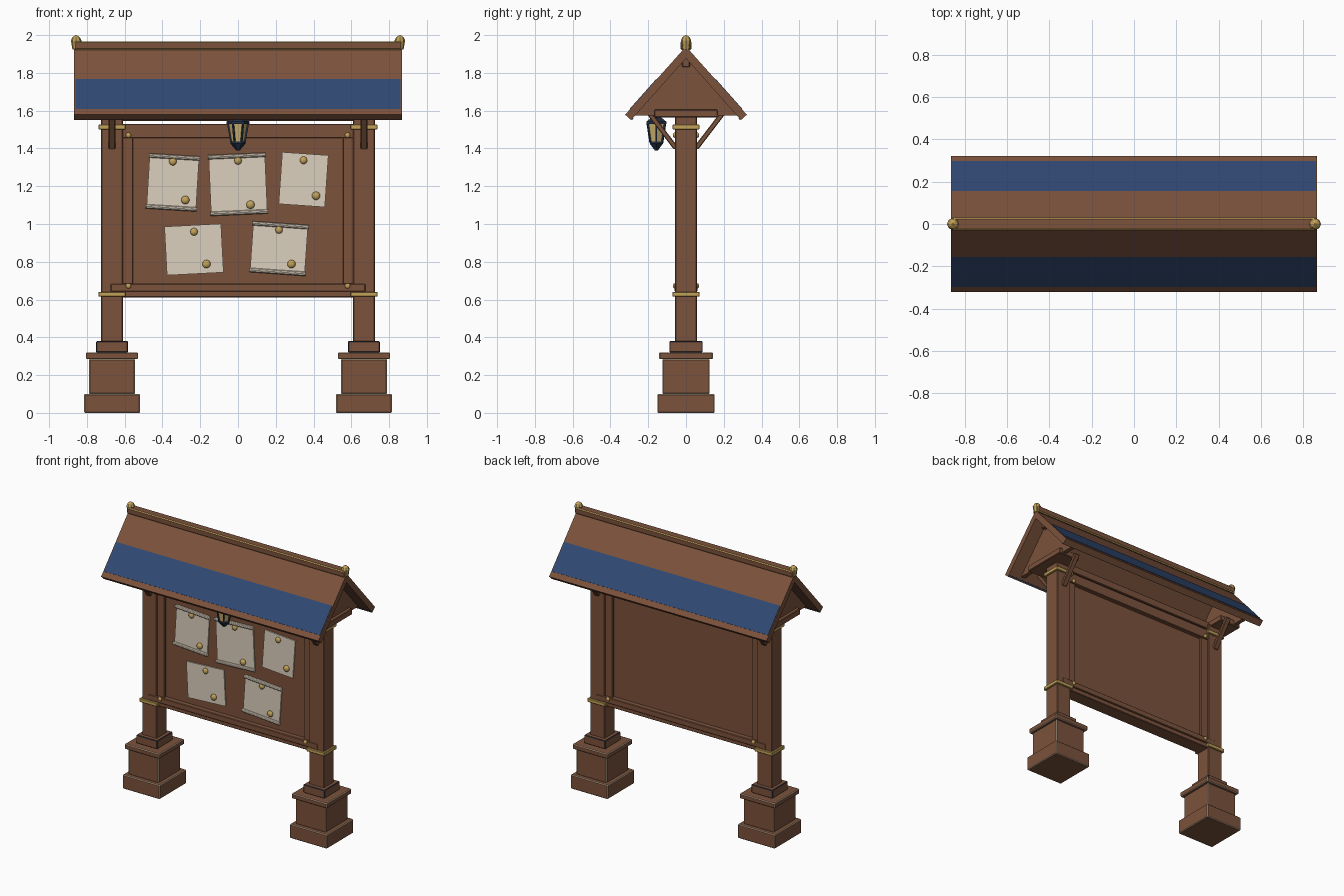
import bpy, bmesh, math
from mathutils import Matrix, Vector

cube = bpy.data.objects.get("Cube")
if cube:
    bpy.data.objects.remove(cube, do_unlink=True)


def material(name, r, g, b):
    m = bpy.data.materials.new(name)
    m.use_nodes = True
    m.diffuse_color = (r, g, b, 1)
    m.node_tree.nodes["Principled BSDF"].inputs["Base Color"].default_value = (r, g, b, 1)
    return m


WOOD = material("brown wood", 0.2, 0.085, 0.045)
BLUE = material("blue roof band", 0.03, 0.065, 0.17)
GOLD = material("brass", 0.54, 0.36, 0.10)
NAVY = material("dark navy iron", 0.02, 0.032, 0.065)
PAPER = material("parchment", 0.72, 0.63, 0.51)
GLASS = material("amber glass", 0.62, 0.45, 0.16)
CREAM = material("cream edging", 0.68, 0.56, 0.40)


def finish(name, bm, mats, smooth=False):
    bmesh.ops.recalc_face_normals(bm, faces=bm.faces)
    me = bpy.data.meshes.new(name)
    bm.to_mesh(me)
    bm.free()
    for m in mats:
        me.materials.append(m)
    if smooth:
        me.polygons.foreach_set("use_smooth", [True] * len(me.polygons))
    ob = bpy.data.objects.new(name, me)
    bpy.context.collection.objects.link(ob)
    return ob


def box(name, center, size, mat=WOOD, edge=None, bevel=0.004, rot=None):
    """Box with a small bevel; the bevel may have its own colour."""
    bm = bmesh.new()
    bmesh.ops.create_cube(bm, size=1, matrix=Matrix.Diagonal((*size, 1)))
    if bevel:
        bmesh.ops.bevel(bm, geom=bm.edges[:], offset=bevel, segments=1,
                        affect='EDGES', material=1 if edge else 0)
    m = Matrix.Translation(center)
    bm.transform(m @ rot if rot else m)
    return finish(name, bm, [mat, edge] if edge else [mat])


def span(name, x, y, z, mat=WOOD, **kw):
    """Box from its (low, high) range on each axis."""
    lo_hi = (x, y, z)
    return box(name, [(a + b) / 2 for a, b in lo_hi], [b - a for a, b in lo_hi], mat, **kw)


def prism(name, pts, x0, x1, mat=WOOD):
    """Side profile of (y, z) points swept along x."""
    bm = bmesh.new()
    f = bm.faces.new([bm.verts.new((x0, y, z)) for y, z in pts])
    ext = bmesh.ops.extrude_face_region(bm, geom=[f])
    bmesh.ops.translate(bm, vec=(x1 - x0, 0, 0),
                        verts=[v for v in ext["geom"] if isinstance(v, bmesh.types.BMVert)])
    return finish(name, bm, [mat])


def lathe(name, profile, center, sides, mat, smooth=False):
    """Stack of (radius, z) rings round a vertical axis."""
    bm = bmesh.new()
    rings = []
    for r, z in profile:
        rings.append([bm.verts.new((center[0] + r * math.cos(a), center[1] + r * math.sin(a), z))
                      for a in (i * math.tau / sides for i in range(sides))])
    for lo, hi in zip(rings, rings[1:]):
        for i in range(sides):
            j = (i + 1) % sides
            bm.faces.new((lo[i], lo[j], hi[j], hi[i]))
    bm.faces.new(rings[0])
    bm.faces.new(rings[-1])
    return finish(name, bm, [mat], smooth)


def bar(name, a, b, width, mat, sides=4):
    """Straight bar between two points."""
    a, b = Vector(a), Vector(b)
    bm = bmesh.new()
    bmesh.ops.create_cone(bm, cap_ends=True, segments=sides, radius1=width, radius2=width,
                          depth=(b - a).length,
                          matrix=Matrix.Rotation(math.pi / sides, 4, 'Z'))
    bm.transform(Matrix.Translation((a + b) / 2) @ (b - a).to_track_quat('Z', 'Y').to_matrix().to_4x4())
    return finish(name, bm, [mat])


def ball(name, center, radius, squash=1.0):
    bm = bmesh.new()
    bmesh.ops.create_uvsphere(bm, u_segments=12, v_segments=8, radius=radius)
    bm.transform(Matrix.Translation(center) @ Matrix.Diagonal((1, squash, 1, 1)))
    return finish(name, bm, [GOLD], True)


# Posts, stepped bases, brass collars, braces and gable ends
POST = 0.667
for side, s in (("left", 1), ("right", -1)):
    x = s * POST
    for part, w, z0, z1, edge in (("plinth", 0.295, 0, 0.1, CREAM),
                                  ("pedestal", 0.242, 0.1, 0.285, CREAM),
                                  ("pedestal_cap", 0.277, 0.285, 0.32, CREAM),
                                  ("post_foot", 0.168, 0.32, 0.38, NAVY)):
        box(f"{side}_{part}", (x, 0, (z0 + z1) / 2), (w, w + 0.008, z1 - z0), edge=edge)
    span(f"{side}_post", (x - 0.058, x + 0.058), (-0.058, 0.058), (0.37, 1.58))
    for part, z in (("lower_collar", 0.628), ("upper_collar", 1.513)):
        box(f"{side}_{part}", (x, 0, z), (0.142, 0.142, 0.026), GOLD, bevel=0.003)
    for end, t in (("front", -1), ("back", 1)):
        a, b = Vector((x, t * 0.06, 1.41)), Vector((x, t * 0.19, 1.58))
        angle = math.atan2((b - a).z, (b - a).y)
        box(f"{side}_{end}_brace", (a + b) / 2, (0.036, (b - a).length + 0.02, 0.026),
            rot=Matrix.Rotation(angle, 4, 'X'))
        for z in (0.672, 1.47):
            ball(f"{side}_{end}_frame_stud", (s * 0.58, t * 0.06, z), 0.014, 0.7)
    box(f"{side}_tie_beam", (s * 0.71, 0, 1.585), (0.17, 0.335, 0.042))
    prism(f"{side}_gable", [(-0.275, 1.575), (0.275, 1.575), (0, 1.885)],
          s * 0.74, s * 0.77)
    span(f"{side}_stile", (s * 0.585 - 0.03, s * 0.585 + 0.03), (-0.045, 0.045), (0.64, 1.5))

# Notice board and its frame
span("board_panel", (-0.57, 0.57), (-0.025, 0.025), (0.65, 1.5))
span("bottom_sill", (-0.615, 0.615), (-0.05, 0.05), (0.612, 0.66))
span("bottom_rail", (-0.675, 0.675), (-0.061, 0.061), (0.642, 0.684))
span("top_rail", (-0.615, 0.615), (-0.055, 0.055), (1.455, 1.53))
span("wall_plate", (-0.7, 0.7), (-0.045, 0.045), (1.545, 1.6))
span("ridge_purlin", (-0.8, 0.8), (-0.02, 0.02), (1.83, 1.89))

# Roof slopes with blue bands and eave boards
APEX, SLOPE, LONG = 1.94, 1.123, 0.867


def on_slope(y, lift, t):
    return (t * (y + 0.747 * lift), APEX - SLOPE * y + 0.665 * lift)


for end, t in (("front", -1), ("back", 1)):
    prism(f"{end}_roof_slope", [(0, APEX), on_slope(0.322, 0, t),
                                on_slope(0.322, -0.042, t), (0, APEX - 0.063)], -LONG, LONG)
    prism(f"{end}_blue_band", [on_slope(0.155, -0.002, t), on_slope(0.155, 0.003, t),
                               on_slope(0.296, 0.003, t), on_slope(0.296, -0.002, t)],
          -LONG + 0.006, LONG - 0.006, BLUE)
    prism(f"{end}_eave_edge", [on_slope(0.312, -0.038, t), on_slope(0.318, -0.038, t),
                               on_slope(0.318, -0.046, t), on_slope(0.312, -0.046, t)],
          -LONG, LONG, NAVY)

# Ridge cap with brass edges and end finials
box("ridge_cap", (0, 0, 1.944), (2 * LONG, 0.06, 0.044), edge=GOLD, bevel=0.006)
for side, s in (("left", 1), ("right", -1)):
    lathe(f"{side}_finial", [(0.02, 1.925), (0.024, 1.95), (0.028, 1.972), (0.02, 1.988), (0.004, 2.0)],
          (s * 0.857, 0), 8, GOLD)

# Hanging lantern
LY = -0.157
lathe("lantern_glass", [(0.034, 1.43), (0.051, 1.535)], (0, LY), 6, GLASS)
lathe("lantern_base", [(0.01, 1.39), (0.02, 1.402), (0.04, 1.425), (0.04, 1.436)], (0, LY), 6, NAVY)
lathe("lantern_roof", [(0.061, 1.53), (0.061, 1.542), (0.028, 1.565), (0.01, 1.58)], (0, LY), 6, NAVY)
bar("lantern_hanger", (0, LY, 1.57), (0, LY, 1.73), 0.008, NAVY, 6)
for i in range(6):
    c, n = math.cos(i * math.tau / 6), math.sin(i * math.tau / 6)
    bar("lantern_rib", (0.036 * c, LY + 0.036 * n, 1.43), (0.054 * c, LY + 0.054 * n, 1.535), 0.006, NAVY)

# Pinned notices: x, z, width, height, tilt in degrees, rolled ends
NOTICES = [(-0.345, 1.22, 0.262, 0.29, -3.5, True), (0, 1.21, 0.298, 0.32, 2.5, True),
           (0.347, 1.235, 0.245, 0.275, -4, False), (-0.233, 0.865, 0.3, 0.258, 3, False),
           (0.217, 0.87, 0.29, 0.268, -4, True)]
for x, z, w, h, tilt, rolled in NOTICES:
    turn = Matrix.Translation((x, -0.029, z)) @ Matrix.Rotation(-math.radians(tilt), 4, 'Y')
    box("notice", (x, -0.029, z), (w, 0.008, h), PAPER, bevel=0,
        rot=Matrix.Rotation(-math.radians(tilt), 4, 'Y'))
    if rolled:
        for e in (-1, 1):
            zz = e * (h / 2 - 0.01)
            bar("notice_roll", turn @ Vector((-w / 2 - 0.004, -0.008, zz)),
                turn @ Vector((w / 2 + 0.004, -0.008, zz)), 0.012, PAPER, 10)
    ball("notice_top_pin", (x, -0.038, z + h / 2 - 0.035), 0.02, 0.7)
    ball("notice_low_pin", (x + 0.066, -0.038, z - h / 2 + 0.052), 0.022, 0.7)
